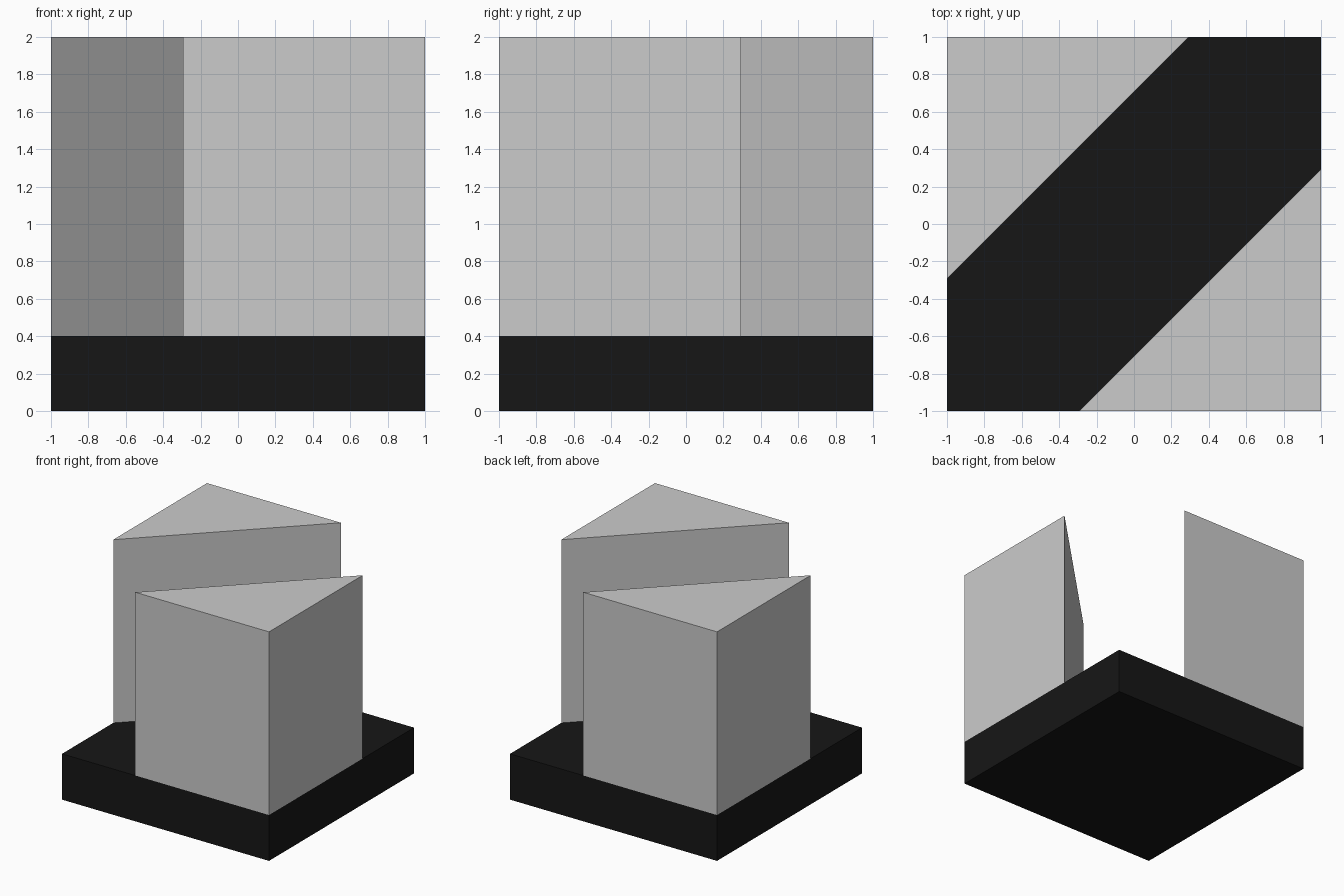
import bpy, bmesh

if "Cube" in bpy.data.objects:
    bpy.data.objects.remove(bpy.data.objects["Cube"])


def prism(name, outline, z0, z1):
    """Extrude a flat outline from z0 up to z1."""
    bm = bmesh.new()
    face = bm.faces.new([bm.verts.new((x, y, z0)) for x, y in outline])
    ext = bmesh.ops.extrude_face_region(bm, geom=[face], use_keep_orig=True)
    top = [v for v in ext["geom"] if isinstance(v, bmesh.types.BMVert)]
    bmesh.ops.translate(bm, verts=top, vec=(0, 0, z1 - z0))
    bmesh.ops.recalc_face_normals(bm, faces=bm.faces)
    mesh = bpy.data.meshes.new(name)
    bm.to_mesh(mesh)
    bm.free()
    obj = bpy.data.objects.new(name, mesh)
    bpy.context.collection.objects.link(obj)
    return obj


# Square black base slab
black = bpy.data.materials.new("black")
black.diffuse_color = (0.008, 0.008, 0.008, 1)
black.use_nodes = True
black.node_tree.nodes["Principled BSDF"].inputs["Base Color"].default_value = black.diffuse_color
base = prism("base", [(-1, -1), (1, -1), (1, 1), (-1, 1)], 0, 0.4)
base.data.materials.append(black)

# Two triangular towers in opposite corners, leaving a diagonal channel
corner = [(1, -1), (1, 0.293), (-0.293, -1)]
for name, s in (("front_right_tower", 1), ("back_left_tower", -1)):
    prism(name, [(s * x, s * y) for x, y in corner], 0.4, 2)
